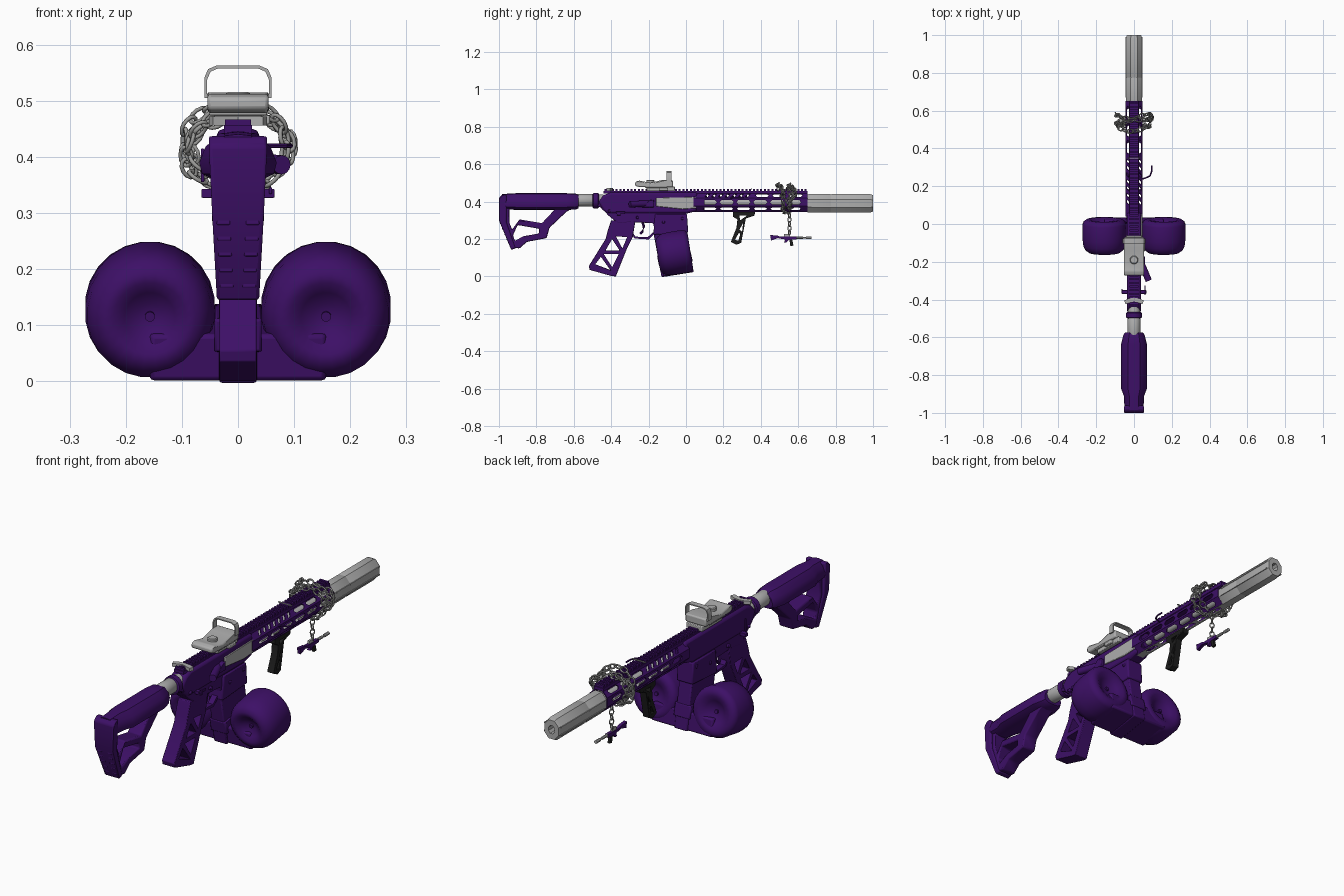
import bpy, bmesh, math
from mathutils import Matrix, Vector

if "Cube" in bpy.data.objects:
    bpy.data.objects.remove(bpy.data.objects["Cube"])

def material(name, rgb):
    m = bpy.data.materials.new(name)
    m.diffuse_color = (*rgb, 1)
    m.use_nodes = True
    m.node_tree.nodes["Principled BSDF"].inputs["Base Color"].default_value = m.diffuse_color
    return m

PURPLE = material("deep purple", (0.047, 0.005, 0.135))
GREY = material("light grey", (0.42, 0.42, 0.42))
STEEL = material("chain steel", (0.33, 0.33, 0.32))
BLACK = material("black", (0.012, 0.012, 0.012))

def finish(name, bm, mat, bevel=0, angle=35):
    bmesh.ops.remove_doubles(bm, verts=bm.verts, dist=1e-5)
    bmesh.ops.recalc_face_normals(bm, faces=bm.faces)
    me = bpy.data.meshes.new(name)
    bm.to_mesh(me)
    bm.free()
    me.materials.append(mat)
    me.shade_smooth()
    me.set_sharp_from_angle(angle=math.radians(angle))
    ob = bpy.data.objects.new(name, me)
    bpy.context.collection.objects.link(ob)
    if bevel:
        b = ob.modifiers.new("bevel", 'BEVEL')
        b.width, b.segments, b.limit_method = bevel, 2, 'ANGLE'
    return ob

AXES = Matrix(((0, 0, 1, 0), (1, 0, 0, 0), (0, 1, 0, 0), (0, 0, 0, 1)))

def prism(name, outline, hw, mat, holes=(), x=0, M=Matrix(), bevel=0):
    """(y, z) outline with holes, extruded to +-hw along x"""
    cu = bpy.data.curves.new(name, 'CURVE')
    cu.dimensions, cu.fill_mode, cu.extrude = '2D', 'BOTH', hw
    for loop in [outline, *holes]:
        sp = cu.splines.new('POLY')
        sp.points.add(len(loop) - 1)
        for p, (a, b) in zip(sp.points, loop):
            p.co = (a, b, 0, 1)
        sp.use_cyclic_u = True
    tmp = bpy.data.objects.new("tmp", cu)
    bpy.context.collection.objects.link(tmp)
    bpy.context.view_layer.update()
    me = bpy.data.meshes.new_from_object(tmp.evaluated_get(bpy.context.evaluated_depsgraph_get()))
    bpy.data.objects.remove(tmp)
    bm = bmesh.new()
    bm.from_mesh(me)
    bpy.data.meshes.remove(me)
    bm.transform(M @ Matrix.Translation((x, 0, 0)) @ AXES)
    return finish(name, bm, mat, bevel)

def boxes(name, items, mat, bevel=0):
    """items: (centre, size)"""
    bm = bmesh.new()
    for c, s in items:
        bmesh.ops.create_cube(bm, size=1, matrix=Matrix.Translation(c) @ Matrix.Diagonal((*s, 1)))
    return finish(name, bm, mat, bevel)

def loft(name, rings, mat, closed=False, angle=35):
    bm = bmesh.new()
    vs = [[bm.verts.new(p) for p in r] for r in rings]
    n = len(vs[0])
    for i in range(len(vs) - (0 if closed else 1)):
        a, b = vs[i], vs[(i + 1) % len(vs)]
        for k in range(n):
            bm.faces.new((a[k], a[(k + 1) % n], b[(k + 1) % n], b[k]))
    if not closed:
        bm.faces.new(vs[0])
        bm.faces.new(vs[-1])
    return finish(name, bm, mat, angle=angle)

def lathe(name, profile, centre, mat, sides=24, M=Matrix(), angle=35):
    """(radius, y) profile turned about y"""
    T = Matrix.Translation(centre) @ M
    rings = [[T @ Vector((r * math.cos(w), y, r * math.sin(w)))
              for w in [(k + .5) * math.tau / sides for k in range(sides)]] for r, y in profile]
    return loft(name, rings, mat, angle=angle)

def tube(name, pts, r, mat, sides=8):
    pts = [Vector(p) for p in pts]
    rings = []
    for i, p in enumerate(pts):
        q = (pts[min(i + 1, len(pts) - 1)] - pts[max(i - 1, 0)]).to_track_quat('Z', 'Y')
        rings.append([p + q @ Vector((r * math.cos(k * math.tau / sides), r * math.sin(k * math.tau / sides), 0))
                      for k in range(sides)])
    return loft(name, rings, mat)

def chain(name, pts, mat, a=.019, b=.012, r=.0038):
    """interlocked oval links, alternately rolled"""
    bm = bmesh.new()
    pts = [Vector(p) for p in pts]
    for i, p in enumerate(pts):
        d = pts[min(i + 1, len(pts) - 1)] - pts[max(i - 1, 0)]
        M = Matrix.Translation(p) @ d.to_track_quat('X', 'Z').to_matrix().to_4x4() @ Matrix.Rotation(math.pi / 2 * (i % 2) + .5, 4, 'X')
        g = []
        for u in [k * math.tau / 12 for k in range(12)]:
            g.append([bm.verts.new(M @ Vector(((a + r * math.cos(v)) * math.cos(u), (b + r * math.cos(v)) * math.sin(u), r * math.sin(v))))
                      for v in [j * math.tau / 6 for j in range(6)]])
        for k in range(12):
            for j in range(6):
                bm.faces.new((g[k][j], g[(k + 1) % 12][j], g[(k + 1) % 12][(j + 1) % 6], g[k][(j + 1) % 6]))
    return finish(name, bm, mat, angle=80)

# ---- stock: skeleton frame, rounded cheek body, treaded butt pad
frame = prism("stock_frame",
    [(-.985, .42), (-.97, .43), (-.60, .43), (-.58, .38), (-.64, .345), (-.73, .26), (-.745, .205),
     (-.85, .185), (-.89, .15), (-.94, .155), (-.985, .30)], .036, PURPLE,
    [[(-.945, .36), (-.70, .36), (-.77, .285), (-.89, .305), (-.93, .25), (-.945, .29)],
     [(-.90, .275), (-.785, .255), (-.785, .23), (-.87, .215), (-.915, .19), (-.925, .22)]], bevel=.006)
half = [(.0, .445), (.032, .442), (.058, .418), (.069, .39), (.064, .37), (.04, .358), (0, .356)]
section = half + [(-x, z) for x, z in half[-2:0:-1]]
loft("stock_body", [[(x * s, y, .4 + (z - .4) * t) for x, z in section] for y, s, t in
     [(-.985, .72, .9), (-.91, .78, 1), (-.87, 1, 1), (-.64, 1, 1), (-.59, .82, .97), (-.575, .7, .8)]], PURPLE)
pad = prism("butt_pad", [(-1, .42), (-.985, .437), (-.96, .437), (-.96, .29), (-.91, .15), (-.935, .143), (-1, .30)],
            .052, PURPLE, bevel=.006)
for v in pad.data.vertices:
    v.co.x *= .72 + .28 * min(1, max(0, (v.co.z - .15) / .25))
tread = []
for i in range(9):
    z = .175 + i * .028
    y = -.994 if z > .30 else -.994 + (.30 - z) * .42
    for s in (-1, 1):
        tread.append(((s * (.02 + .012 * i / 8), y, z), (.024, .012, .016)))
boxes("butt_pad_tread", tread, PURPLE, .002)

# ---- buffer tube
lathe("buffer_tube", [(.03, -.6), (.034, -.59), (.034, -.50), (.031, -.495), (.031, -.44)], (0, 0, .408), GREY)
lathe("buffer_nut", [(.034, -.50), (.042, -.495), (.042, -.47), (.036, -.465)], (0, 0, .405), PURPLE, 16)

# ---- receiver
prism("upper_receiver", [(-.45, .36), (-.47, .40), (-.44, .435), (-.40, .45), (.06, .45), (.06, .35), (0, .335), (-.42, .335)],
      .038, PURPLE, bevel=.012)
prism("lower_receiver", [(-.49, .385), (-.47, .41), (-.43, .37), (.0, .37), (.005, .235), (-.165, .225), (-.175, .285),
      (-.28, .29), (-.36, .28), (-.42, .33), (-.44, .36)], .034, PURPLE, bevel=.006)
prism("magazine_well", [(-.165, .335), (.005, .335), (.012, .235), (-.175, .222)], .042, PURPLE, bevel=.006)
prism("ejection_cover", [(-.16, .375), (-.16, .42), (.055, .425), (.055, .365), (-.02, .36)], .006, GREY, x=.038, bevel=.003)
tube("forward_assist", [(.03, -.19, .39), (.055, -.245, .388), (.078, -.30, .386)], .017, PURPLE, 12)
prism("brass_deflector", [(-.24, .37), (-.19, .41), (-.17, .41), (-.17, .37)], .012, PURPLE, x=.045, bevel=.004)
boxes("selector_levers", [((s * .05, -.36, .335), (.03, .02, .016)) for s in (-1, 1)] +
      [((-.063, -.35, .385), (.006, .012, .06)), ((.058, -.35, .34), (.006, .05, .012))], PURPLE, .002)
boxes("receiver_pins", [((0, y, z), (.092, .014, .014)) for y, z in [(-.41, .35), (-.26, .315), (-.02, .31), (-.12, .29)]], PURPLE, .003)
prism("charging_handle", [(-.045, -.425), (-.052, -.405), (-.03, -.395), (0, -.39), (.03, -.395), (.052, -.405), (.045, -.425), (0, -.41)],
      .008, GREY, M=Matrix.Translation((0, 0, .464)) @ Matrix(((0, 1, 0, 0), (0, 0, 1, 0), (1, 0, 0, 0), (0, 0, 0, 1))))

# ---- pistol grip with cut-outs, trigger and guard
prism("pistol_grip", [(-.40, .30), (-.27, .30), (-.285, .21), (-.315, .15), (-.375, 0), (-.40, .003), (-.515, .035),
      (-.52, .055), (-.43, .20), (-.42, .24)], .033, PURPLE,
      [[(-.485, .065), (-.405, .035), (-.455, .105)], [(-.395, .05), (-.44, .12), (-.36, .12)],
       [(-.43, .14), (-.355, .14), (-.395, .20)], [(-.34, .15), (-.375, .215), (-.315, .21)]], bevel=.007)
prism("trigger_guard", [(-.29, .225), (-.275, .203), (-.20, .198), (-.165, .23), (-.165, .245), (-.205, .21), (-.27, .213), (-.285, .235)], .014, PURPLE)
tube("trigger", [(0, -.235, .30), (0, -.225, .265), (0, -.232, .24), (0, -.245, .228)], .007, PURPLE)

# ---- twin drum magazine, tilted
TILT = Matrix.Rotation(math.radians(9), 4, 'X')
C = Vector((0, -.066, .125))
for s, side in ((-1, "left"), (1, "right")):
    lathe("drum_" + side, [(.003, -.055), (.022, -.056), (.045, -.072), (.065, -.086), (.082, -.086), (.1, -.073), (.112, -.05),
          (.116, -.015), (.116, .065), (.11, .08), (.095, .09), (.075, .09), (.05, .075), (.025, .06), (.003, .06)],
          C + Vector((s * .157, 0, 0)), PURPLE, 24, TILT, 60)
    lathe("drum_hub_" + side, [(.009, -.064), (.009, .068)], C + Vector((s * .157, 0, 0)), PURPLE, 10, TILT)
MT = Matrix.Translation(C) @ TILT
prism("drum_bridge", [(-.075, -.114), (.085, -.114), (.085, -.03), (-.075, -.03)], .157, PURPLE, M=MT, bevel=.008)
prism("magazine_tower", [(-.084, -.117), (.09, -.117), (.086, .13), (-.09, .13)], .034, PURPLE, M=MT, bevel=.006)
prism("magazine_collar", [(-.088, -.06), (.094, -.06), (.09, .0), (-.09, .0)], .042, PURPLE, M=MT, bevel=.005)

# ---- top rail
n = 55
boxes("top_rail", [((0, .105, .45), (.05, 1.09, .014))] +
      [((0, -.43 + i * 1.07 / (n - 1), .46), (.046, .0105, .014)) for i in range(n)], PURPLE)

# ---- slotted octagonal handguard around the barrel
HG = Matrix.Translation((0, 0, .397)) @ Matrix.Diagonal((.88, 1, 1, 1))
slant = [[(y, -.012), (y + .016, -.012), (y + .03, .012), (y + .014, .012)] for y in [.10 + i * .036 for i in range(7)]]
def slots(start, length, pitch, count):
    return [[(y, 0), (y + .01, -.012), (y + length - .01, -.012), (y + length, 0), (y + length - .01, .012), (y + .01, .012)]
            for y in [start + i * pitch for i in range(count)]]
for k in range(8):
    if k == 2:
        continue
    holes = slant + slots(.37, .075, .09, 3) if k in (1, 3) else slots(.09, .075, .09, 6)
    prism("handguard_bottom" if k == 6 else f"handguard_panel_{k}", [(.04, -.0215), (.65, -.0215), (.65, .0215), (.04, .0215)],
          .003, GREY if k == 6 else PURPLE, holes, x=.0495, M=HG @ Matrix.Rotation(-k * math.pi / 4, 4, 'Y'))
lathe("barrel", [(.018, 0), (.018, .68)], (0, 0, .395), GREY, 16)
lathe("barrel_nut", [(.04, .03), (.04, .10), (.02, .10)], (0, 0, .397), PURPLE, 16)
tube("side_cable", [(.03, .235, .42), (.06, .243, .42), (.085, .255, .42), (.094, .28, .42), (.094, .31, .42)], .004, PURPLE)
boxes("clamp_band", [((0, .35, .468), (.07, .006, .004))], GREY)

# ---- suppressor, eight sided with bored muzzle and side flutes
lathe("suppressor", [(.03, .645), (.052, .65), (.0535, .66), (.0535, .77), (.052, .773), (.052, .777), (.0535, .78), (.0535, .985),
      (.047, 1), (.02, 1), (.018, .93), (.001, .93)], (0, 0, .391), GREY, 8, Matrix.Diagonal((.86, 1, 1, 1)))
boxes("suppressor_ribs", [((s * .0425, .83, .391 + z), (.006, .32, .006)) for s in (-1, 1) for z in (-.018, .018)], GREY)

# ---- reflex sight
boxes("sight_mount", [((0, -.135, .468), (.084, .15, .024)), ((.05, -.12, .466), (.014, .05, .016)),
      ((0, -.16, .48), (.104, .12, .012))], GREY, .003)
prism("sight_body", [(-.272, .485), (-.272, .505), (-.25, .513), (-.19, .50), (-.13, .515), (-.07, .515), (-.07, .478), (-.25, .478)],
      .054, GREY, bevel=.008)
lathe("sight_dial", [(.022, -.006), (.022, .006), (.018, .009)], (0, -.19, .507), GREY, 20, Matrix.Rotation(math.pi / 2, 4, 'X'))
def rounded(w, z0, z1, c):
    return [(-w, z0), (w, z0), (w, z1 - c), (w - c * .3, z1 - c * .3), (w - c, z1), (c - w, z1), (c * .3 - w, z1 - c * .3), (-w, z1 - c)]
prism("sight_window_frame", rounded(.06, .505, .563, .022), .013, GREY, [rounded(.055, .512, .558, .02)],
      M=Matrix.Translation((0, -.09, 0)) @ Matrix.Rotation(-math.pi / 2, 4, 'Z'))

# ---- skeleton foregrip
prism("foregrip", [(.25, .345), (.37, .345), (.365, .325), (.32, .31), (.295, .18), (.27, .17), (.24, .185), (.27, .26), (.275, .305), (.25, .32)],
      .017, BLACK, [[(.285, .25), (.305, .285), (.30, .24)], [(.262, .195), (.283, .235), (.29, .225), (.28, .192)], [(.29, .30), (.285, .325), (.325, .325)]], bevel=.003)

# ---- wrapped chain and hanging charm
coil = []
for i in range(50):
    w = i * math.tau / 18.5
    coil.append((.09 * math.cos(w) + .006 * math.sin(w * 1.7), .535 + .035 * math.sin(w * .62) + .012 * math.cos(w * 1.9),
                 .418 + .064 * math.sin(w) - .012 * math.cos(w * 1.3)))
chain("wrapped_chain", coil, STEEL)
chain("charm_chain", [(0, .553, .35 - i * .023) for i in range(6)], STEEL, .014, .01, .003)
prism("charm_body", [(.45, .222), (.49, .218), (.50, .213), (.59, .213), (.59, .198), (.55, .196), (.535, .18), (.525, .182), (.53, .198), (.49, .205), (.455, .192)],
      .008, PURPLE)
prism("charm_magazine", [(.552, .2), (.567, .2), (.575, .165), (.558, .163)], .006, BLACK)
lathe("charm_barrel", [(.007, .58), (.007, .625), (.004, .626), (.004, .64), (.008, .641), (.008, .672)], (0, 0, .207), GREY, 8)
boxes("charm_sight", [((0, .54, .22), (.01, .03, .014))], GREY)
